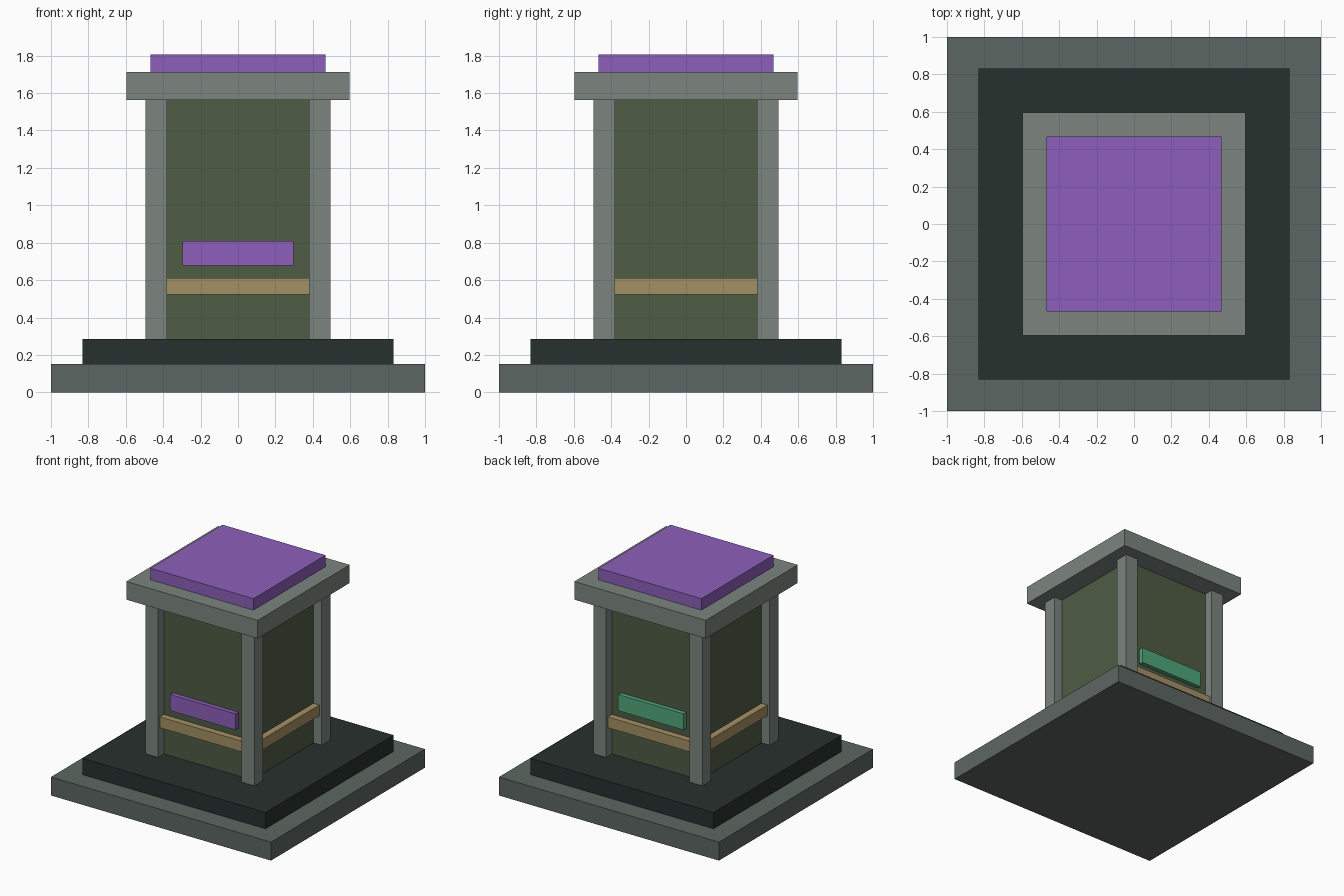
import bpy
import bmesh
from mathutils import Matrix

if "Cube" in bpy.data.objects:
    bpy.data.objects.remove(bpy.data.objects["Cube"])


def make_material(name, rgb):
    # sRGB bytes to linear viewport colour
    mat = bpy.data.materials.new(name)
    mat.diffuse_color = [(c / 255) ** 2.2 for c in rgb] + [1.0]
    mat.use_nodes = True
    mat.node_tree.nodes["Principled BSDF"].inputs["Base Color"].default_value = mat.diffuse_color
    return mat


base_grey = make_material("base_grey", (93, 102, 98))
dark_slate = make_material("dark_slate", (44, 52, 50))
stone = make_material("stone", (123, 132, 126))
olive = make_material("olive", (80, 93, 70))
tan = make_material("tan", (163, 143, 100))
purple = make_material("purple", (140, 95, 185))
green = make_material("green", (82, 165, 122))


def box(name, x, y, z, mat):
    """Flat-faced box from (min, max) ranges on each axis."""
    ranges = (x, y, z)
    size = [b - a for a, b in ranges]
    centre = [(a + b) / 2 for a, b in ranges]
    bm = bmesh.new()
    bmesh.ops.create_cube(bm, size=1, matrix=Matrix.Diagonal((*size, 1)))
    mesh = bpy.data.meshes.new(name)
    bm.to_mesh(mesh)
    bm.free()
    mesh.materials.append(mat)
    obj = bpy.data.objects.new(name, mesh)
    obj.location = centre
    bpy.context.collection.objects.link(obj)
    return obj


def slab(name, half, z0, z1, mat):
    return box(name, (-half, half), (-half, half), (z0, z1), mat)


# Stepped base, core, tan band, roof and cap
slab("base_plinth", 1.0, 0.0, 0.152, base_grey)
slab("upper_plinth", 0.832, 0.152, 0.286, dark_slate)
slab("body_core", 0.42, 0.286, 1.563, olive)
slab("roof_slab", 0.597, 1.563, 1.712, stone)
slab("roof_cap", 0.468, 1.712, 1.806, purple)

# Tan rails, one per side between the posts
rail_z = (0.522, 0.61)
for side, s in (("front", -1), ("back", 1)):
    depth = tuple(sorted((s * 0.42, s * 0.473)))
    box(side + "_rail", (-0.38, 0.38), depth, rail_z, tan)
for side, s in (("left", -1), ("right", 1)):
    depth = tuple(sorted((s * 0.42, s * 0.473)))
    box(side + "_rail", depth, (-0.38, 0.38), rail_z, tan)

# Corner posts
for ys, end in ((-1, "front"), (1, "back")):
    for xs, side in ((-1, "left"), (1, "right")):
        px = tuple(sorted((xs * 0.38, xs * 0.495)))
        py = tuple(sorted((ys * 0.38, ys * 0.495)))
        box(f"{end}_{side}_post", px, py, (0.286, 1.563), stone)

# Coloured panels on the front and back
box("front_panel", (-0.297, 0.297), (-0.456, -0.42), (0.677, 0.81), purple)
box("back_panel", (-0.297, 0.297), (0.42, 0.456), (0.677, 0.81), green)
